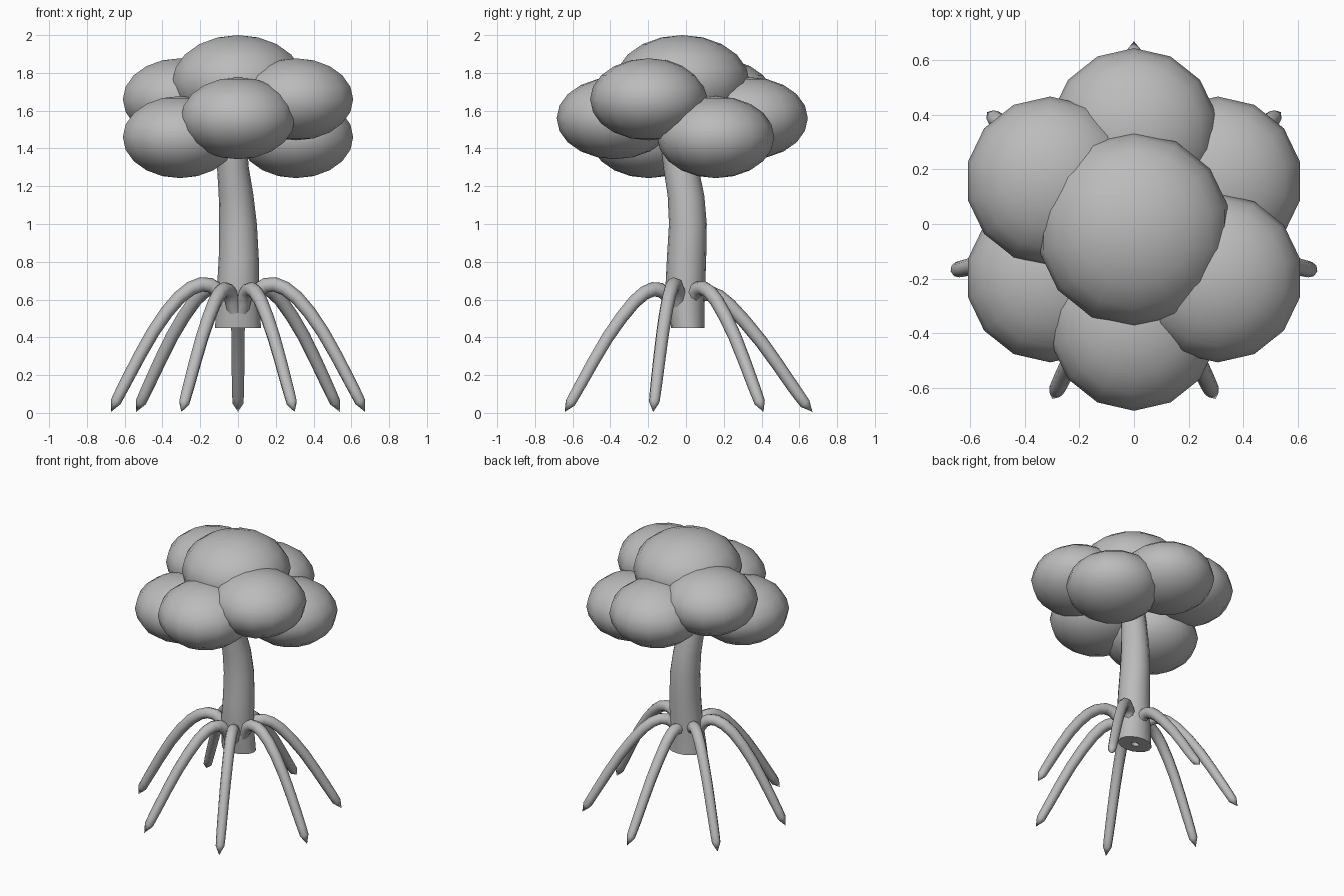
import bpy, bmesh, math
from mathutils import Vector

if "Cube" in bpy.data.objects:
    bpy.data.objects.remove(bpy.data.objects["Cube"])

grey = bpy.data.materials.new("plain grey")
grey.diffuse_color = (0.5, 0.5, 0.5, 1)
grey.use_nodes = True
grey.node_tree.nodes["Principled BSDF"].inputs["Base Color"].default_value = grey.diffuse_color


def finish(name, bm, angle):
    bmesh.ops.recalc_face_normals(bm, faces=bm.faces[:])
    me = bpy.data.meshes.new(name)
    bm.to_mesh(me)
    bm.free()
    me.materials.append(grey)
    ob = bpy.data.objects.new(name, me)
    bpy.context.collection.objects.link(ob)
    bpy.ops.object.select_all(action='DESELECT')
    bpy.context.view_layer.objects.active = ob
    ob.select_set(True)
    bpy.ops.object.shade_smooth_by_angle(angle=math.radians(angle))
    return ob


def loft(name, rings, sides, angle=50):
    """Skin rings given as (centre, first half-axis, second half-axis)."""
    bm = bmesh.new()
    loops = []
    for c, u, v in rings:
        loops.append([bm.verts.new(c + u * math.cos(a) + v * math.sin(a))
                      for a in (2 * math.pi * i / sides for i in range(sides))])
    for a, b in zip(loops, loops[1:]):
        for i in range(sides):
            j = (i + 1) % sides
            bm.faces.new((a[i], a[j], b[j], b[i]))
    bm.faces.new(loops[0])
    bm.faces.new(loops[-1])
    bmesh.ops.remove_doubles(bm, verts=bm.verts[:], dist=1e-5)
    return finish(name, bm, angle)


def spline(pts, n):
    """Smooth curve through pts, n steps per span."""
    p = [2 * pts[0] - pts[1]] + pts + [2 * pts[-1] - pts[-2]]
    out = []
    for i in range(1, len(p) - 2):
        a, b, c, d = p[i - 1:i + 3]
        for k in range(n):
            t = k / n
            out.append(0.5 * (2 * b + (c - a) * t + (2 * a - 5 * b + 4 * c - d) * t * t
                              + (3 * b - a - 3 * c + d) * t ** 3))
    return out + [pts[-1]]


# Canopy: flattened balls, six in a ring and a larger one on top
def puff(name, x, y, z, r):
    bm = bmesh.new()
    bmesh.ops.create_uvsphere(bm, u_segments=14, v_segments=10, radius=1)
    for v in bm.verts:
        v.co = Vector((x + v.co.x * r, y + v.co.y * r, z + v.co.z * r * 0.7))
    finish(name, bm, 60)


CY = -0.02
for i in range(6):
    a = math.radians(-90 + 60 * i)
    puff(f"canopy_puff_{i + 1}", 0.355 * math.cos(a), CY + 0.355 * math.sin(a),
         (1.56, 1.66, 1.46)[i % 3], 0.31)
puff("canopy_top", 0, CY, 1.75, 0.357)

# Trunk: gently bowed taper with a dimpled underside (x, y, z, rx, ry)
trunk = [(0, .01, .48, .02, .015), (0, .01, .45, .03, .02), (0, .01, .45, .122, .088),
         (0, .0, .56, .115, .098), (0, -.003, .68, .11, .105), (.004, .003, .82, .106, .104),
         (.0, .01, 1.0, .1, .1), (-.01, .0, 1.15, .092, .097), (-.027, -.027, 1.3, .084, .093),
         (-.035, -.05, 1.45, .08, .085), (-.035, -.06, 1.6, .07, .07)]
loft("trunk", [(Vector((x, y, z)), Vector((rx, 0, 0)), Vector((0, ry, 0)))
               for x, y, z, rx, ry in trunk], 16)

# Roots: seven arching, pointed tubes; two profiles (radius, height) blended per root
HIGH = [(.05, .54), (.11, .65), (.20, .68), (.32, .61), (.46, .43), (.60, .18), (.663, .06)]
LOW = [(.04, .54), (.08, .61), (.15, .633), (.25, .57), (.42, .375), (.585, .14), (.65, .05)]


def root(name, deg, blend):
    a = math.radians(deg)
    out = Vector((math.cos(a), math.sin(a), 0))
    side = Vector((-math.sin(a), math.cos(a), 0))
    pts = [Vector(l).lerp(Vector(h), blend) for l, h in zip(LOW, HIGH)]
    path = spline(pts, 2) + [Vector((.69, 0.005))]
    rings = []
    last = len(path) - 1
    for i, p in enumerate(path):
        t = (path[min(i + 1, last)] - path[max(i - 1, 0)]).normalized()
        r = 0 if i == last else 0.040 - 0.013 * (i / last) ** 2
        normal = out * -t.y + Vector((0, 0, t.x))
        rings.append((Vector((0, CY, p.y)) + out * p.x, side * r, normal * r))
    loft(name, rings, 8)


step = 360 / 7
root("root_back", 90, 0.0)
for k, blend in ((1, 0.6), (2, 1.0), (3, 0.45)):
    root(f"root_right_{k}", 90 - step * k, blend)
    root(f"root_left_{k}", 90 + step * k, blend)
